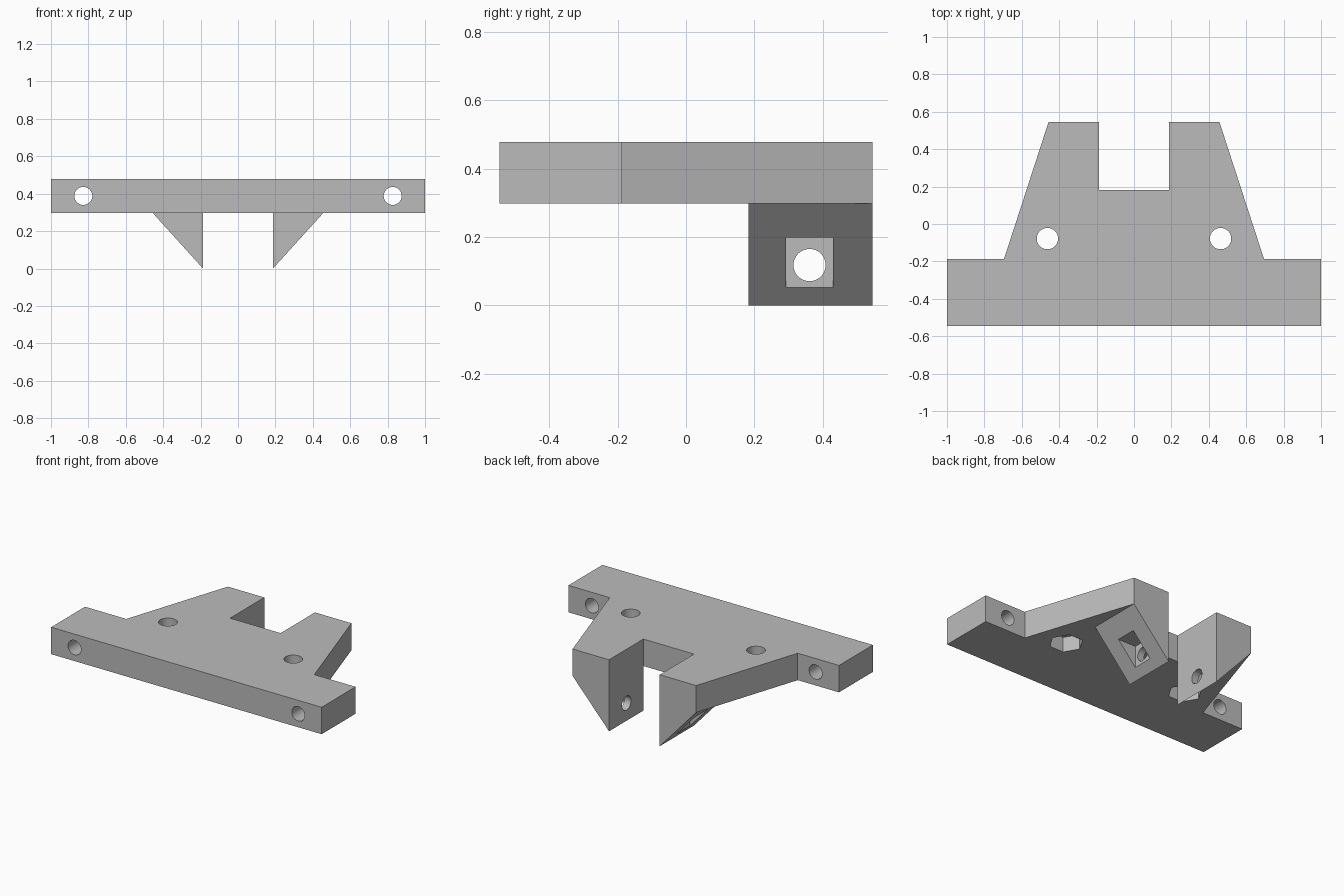
import bpy
import bmesh
import math
from mathutils import Matrix, Vector

if "Cube" in bpy.data.objects:
    bpy.data.objects.remove(bpy.data.objects["Cube"])

PLATE_BOTTOM, PLATE_TOP = 0.298, 0.478
BACK, SLOT_X, SLOT_Y = 0.545, 0.187, 0.183

grey = bpy.data.materials.new("plain grey")
grey.use_nodes = True
grey.diffuse_color = (0.5, 0.5, 0.5, 1)
grey.node_tree.nodes["Principled BSDF"].inputs["Base Color"].default_value = grey.diffuse_color


def finish(name, bm):
    bmesh.ops.recalc_face_normals(bm, faces=bm.faces)
    mesh = bpy.data.meshes.new(name)
    bm.to_mesh(mesh)
    bm.free()
    mesh.materials.append(grey)
    obj = bpy.data.objects.new(name, mesh)
    bpy.context.collection.objects.link(obj)
    return obj


def prism(name, points, offset):
    """Extrude a closed outline of 3D points along an offset."""
    bm = bmesh.new()
    face = bm.faces.new([bm.verts.new(p) for p in points])
    made = bmesh.ops.extrude_face_region(bm, geom=[face])["geom"]
    moved = [g for g in made if isinstance(g, bmesh.types.BMVert)]
    bmesh.ops.translate(bm, verts=moved, vec=offset)
    return finish(name, bm)


def rod(name, centre, radius, length, axis, sides=48, spin=0):
    """Straight rod along an axis, used for bores and nut pockets."""
    bm = bmesh.new()
    turn = Vector(axis).to_track_quat('Z', 'Y').to_matrix().to_4x4()
    bmesh.ops.create_cone(bm, cap_ends=True, segments=sides, radius1=radius,
                          radius2=radius, depth=length,
                          matrix=Matrix.Translation(centre) @ turn @ Matrix.Rotation(spin, 4, 'Z'))
    return finish(name, bm)


def block(name, low, high):
    (x0, y0, z0), (x1, y1, z1) = low, high
    return prism(name, [(x0, y0, z0), (x1, y0, z0), (x1, y1, z0), (x0, y1, z0)], (0, 0, z1 - z0))


def combine(target, tool, operation):
    mod = target.modifiers.new(operation.lower(), 'BOOLEAN')
    mod.operation, mod.solver, mod.object = operation, 'EXACT', tool
    bpy.context.view_layer.objects.active = target
    bpy.ops.object.modifier_apply(modifier=mod.name)
    bpy.data.objects.remove(tool)


# Plate: wide front bar, tapered rear and central slot
half = [(1, -BACK), (1, -0.187), (0.695, -0.187), (0.457, BACK), (SLOT_X, BACK), (SLOT_X, SLOT_Y)]
outline = half + [(-x, y) for x, y in reversed(half)]
bracket = prism("mounting_bracket", [(x, y, PLATE_BOTTOM) for x, y in outline],
                (0, 0, PLATE_TOP - PLATE_BOTTOM))

for side in (1, -1):
    # Triangular lug under each rear arm
    lug = prism("lug", [(side * SLOT_X, SLOT_Y, 0), (side * 0.457, SLOT_Y, PLATE_BOTTOM),
                        (side * SLOT_X, SLOT_Y, PLATE_BOTTOM)], (0, BACK - SLOT_Y, 0))
    combine(bracket, lug, 'UNION')

    # Cross bore and square nut pocket in the lug
    inner, outer = sorted((side * 0.235, side * 0.6))
    combine(bracket, block("pocket", (inner, 0.292, 0.05), (outer, 0.43, 0.198)), 'DIFFERENCE')
    combine(bracket, rod("cross_bore", (side * 0.25, 0.361, 0.118), 0.047, 0.2, (1, 0, 0)), 'DIFFERENCE')

    # Bores through the ends of the bar
    combine(bracket, rod("bar_bore", (side * 0.827, -0.366, 0.388), 0.048, 0.6, (0, 1, 0)), 'DIFFERENCE')

    # Vertical bore with a hexagonal nut pocket underneath
    spot = (side * 0.463, -0.078)
    combine(bracket, rod("plate_bore", (*spot, 0.4), 0.057, 0.5, (0, 0, 1)), 'DIFFERENCE')
    combine(bracket, rod("nut_pocket", (*spot, PLATE_BOTTOM), 0.104, 0.2, (0, 0, 1), 6, math.pi / 6),
            'DIFFERENCE')

# Smooth bores, crisp edges
bracket.select_set(True)
bpy.context.view_layer.objects.active = bracket
bpy.ops.object.shade_smooth_by_angle(angle=math.radians(30))
